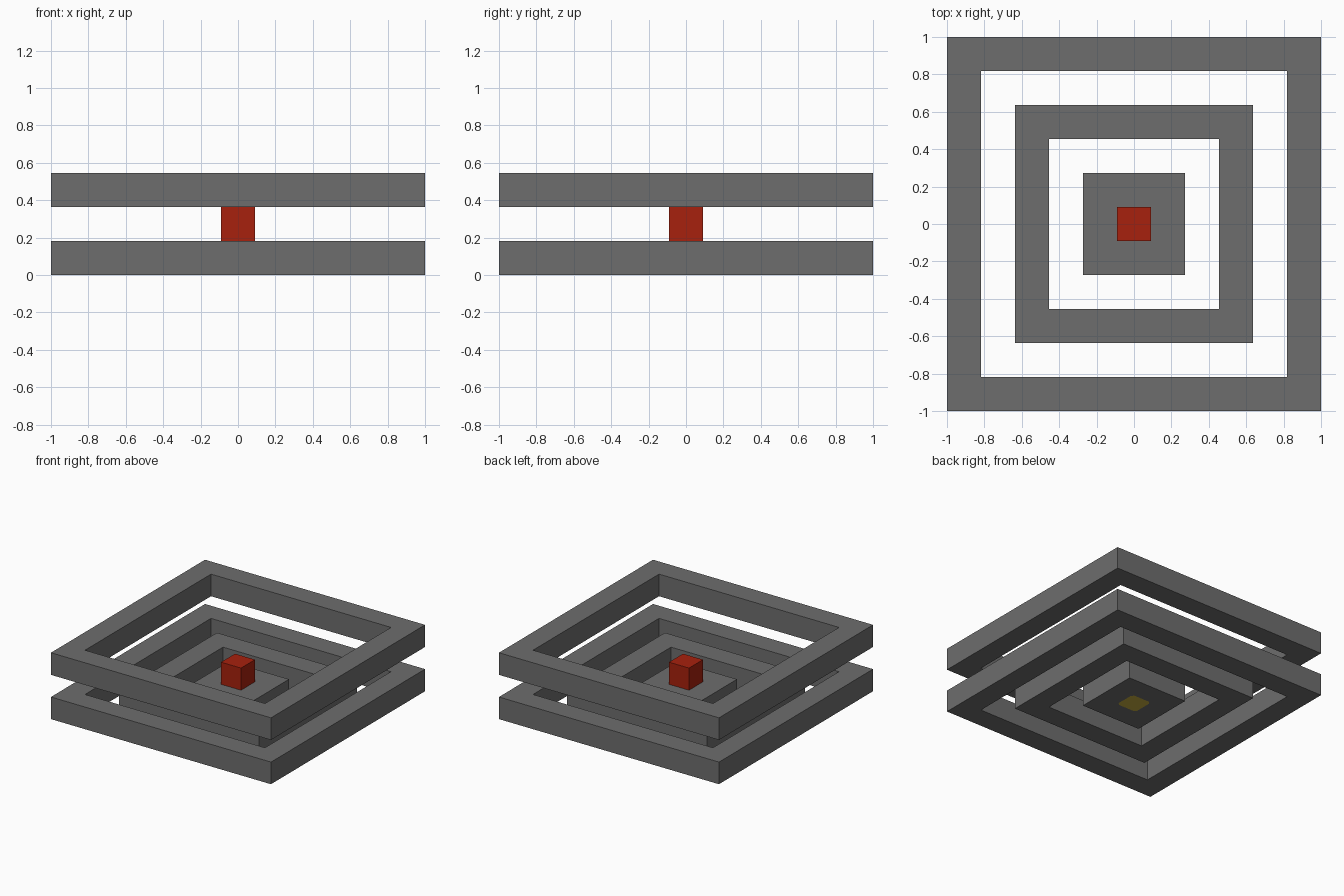
import bpy
import bmesh

cube = bpy.data.objects.get("Cube")
if cube:
    bpy.data.objects.remove(cube, do_unlink=True)

U = 2 / 11  # every bar, gap and layer is one unit thick


def material(name, rgb):
    mat = bpy.data.materials.new(name)
    mat.use_nodes = True
    mat.diffuse_color = (*rgb, 1)
    mat.node_tree.nodes["Principled BSDF"].inputs["Base Color"].default_value = (*rgb, 1)
    return mat


GREY = material("grey", (0.155, 0.155, 0.155))
RED = material("red", (0.39, 0.015, 0.004))
YELLOW = material("dull_yellow", (0.56, 0.42, 0.05))


def finish(bm, name, layer, *mats):
    mesh = bpy.data.meshes.new(name)
    bm.to_mesh(mesh)
    bm.free()
    for mat in mats:
        mesh.materials.append(mat)
    obj = bpy.data.objects.new(name, mesh)
    obj.location.z = layer * U
    bpy.context.collection.objects.link(obj)
    return obj


def frame(name, half, layer):
    """Square frame: a flat rim thickened upwards."""
    bm = bmesh.new()
    bmesh.ops.create_grid(bm, x_segments=1, y_segments=1, size=half)
    inner = bm.faces[:]
    bmesh.ops.inset_individual(bm, faces=inner, thickness=U, use_even_offset=True)
    bmesh.ops.delete(bm, geom=inner, context="FACES")
    obj = finish(bm, name, layer, GREY)
    mod = obj.modifiers.new("thickness", "SOLIDIFY")
    mod.thickness = U
    mod.offset = 1
    return obj


def block(half):
    """Box one unit high, standing on its origin."""
    bm = bmesh.new()
    bmesh.ops.create_cube(bm, size=1)
    bmesh.ops.translate(bm, verts=bm.verts, vec=(0, 0, 0.5))
    bmesh.ops.scale(bm, verts=bm.verts, vec=(2 * half, 2 * half, U))
    return bm


# Square frames
frame("lower_outer_frame", 1, 0)
frame("upper_outer_frame", 1, 2)
frame("lower_inner_frame", 3.5 * U, 0)

# Centre slab with a yellow clipped square cut into its underside
bm = block(1.5 * U)
bm.normal_update()
bottom = min(bm.faces, key=lambda f: f.calc_center_median().z)
bmesh.ops.inset_individual(bm, faces=[bottom], thickness=U, use_even_offset=True)
bmesh.ops.bevel(bm, geom=bottom.verts[:], offset=0.02, segments=1, affect="VERTICES")
for face in bm.faces:
    face.material_index = int(len(face.verts) == 8)
finish(bm, "centre_slab", 0, GREY, YELLOW)

# Red cube on the slab
finish(block(U / 2), "centre_cube", 1, RED)
